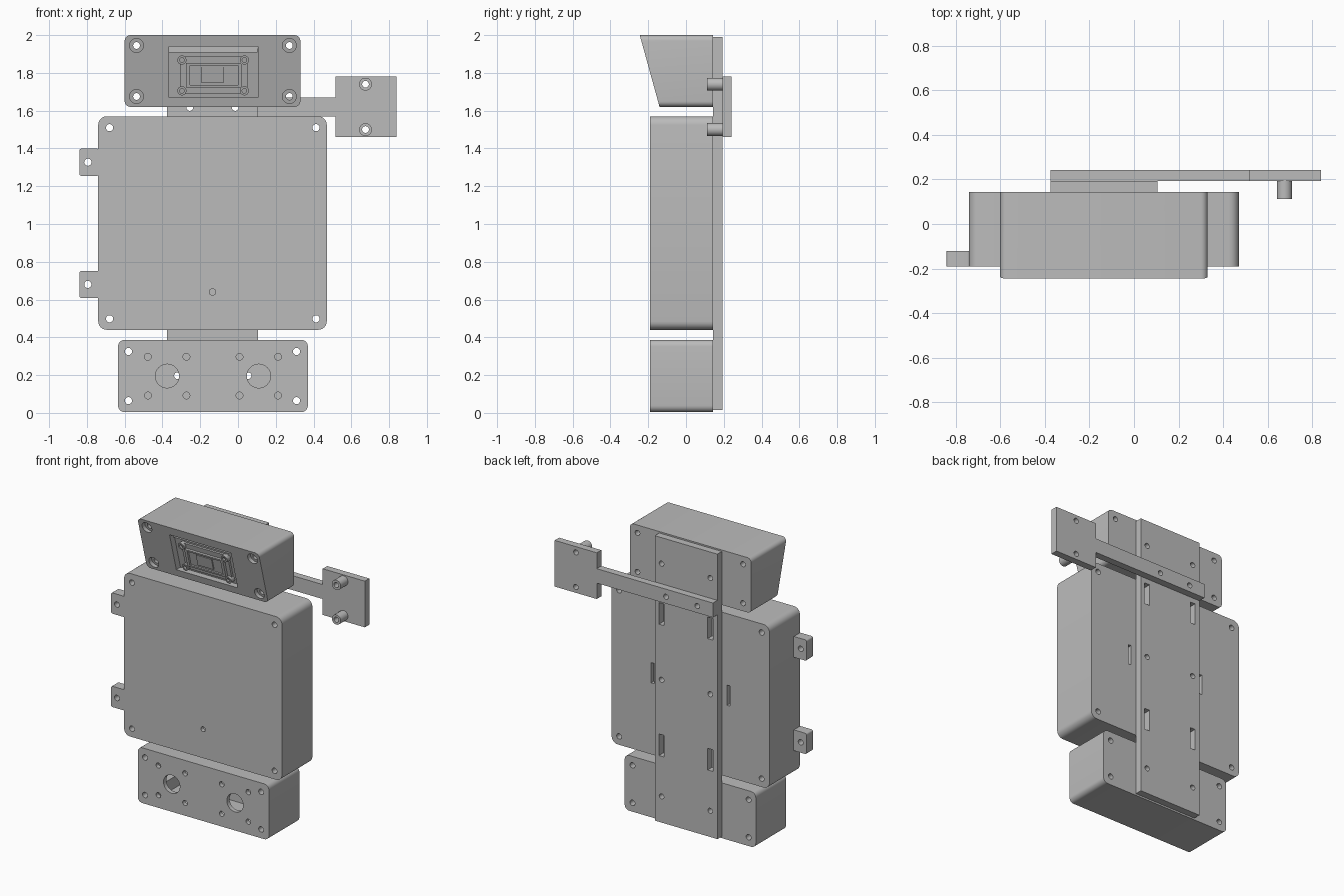
import bpy, bmesh, math

cube = bpy.data.objects.get("Cube")
if cube:
    bpy.data.objects.remove(cube, do_unlink=True)

grey = bpy.data.materials.new("matte grey")
grey.use_nodes = True
grey.diffuse_color = (0.5, 0.5, 0.5, 1)
grey.node_tree.nodes["Principled BSDF"].inputs["Base Color"].default_value = (0.5, 0.5, 0.5, 1)

FRONT, BACK = -0.19, 0.143        # housing depth range
PLATE, REAR = 0.192, 0.241        # back of rail, back of arm
MID = -0.135                      # centre line of the rail


def lean(z):
    """Forward offset of the tilted display face at height z."""
    return -(z - 1.62) * 0.276


def circle(x, z, r, n=24):
    return [(x + r * math.cos(math.tau * i / n), z + r * math.sin(math.tau * i / n)) for i in range(n)]


def rect(x0, x1, z0, z1, r=0.0):
    if r == 0:
        return [(x0, z0), (x1, z0), (x1, z1), (x0, z1)]
    pts = []
    corners = [(x1 - r, z1 - r), (x0 + r, z1 - r), (x0 + r, z0 + r), (x1 - r, z0 + r)]
    for k, (cx, cz) in enumerate(corners):
        for i in range(7):
            a = math.pi / 2 * (k + i / 6)
            pts.append((cx + r * math.cos(a), cz + r * math.sin(a)))
    return pts


def add_prism(bm, outline, y0, y1, lean0=False, lean1=False):
    """Extrude an x-z outline along y; either end can follow the tilt."""
    a = [bm.verts.new((x, y0 + lean(z) * lean0, z)) for x, z in outline]
    b = [bm.verts.new((x, y1 + lean(z) * lean1, z)) for x, z in outline]
    bm.faces.new(a)
    bm.faces.new(b[::-1])
    for i in range(len(a)):
        j = (i + 1) % len(a)
        bm.faces.new((a[j], a[i], b[i], b[j]))


def make(name, solids):
    bm = bmesh.new()
    for s in solids:
        add_prism(bm, *s)
    bmesh.ops.recalc_face_normals(bm, faces=bm.faces)
    mesh = bpy.data.meshes.new(name)
    bm.to_mesh(mesh)
    bm.free()
    mesh.materials.append(grey)
    ob = bpy.data.objects.new(name, mesh)
    bpy.context.collection.objects.link(ob)
    return ob


def part(name, solid, cuts=()):
    ob = make(name, [solid])
    bpy.ops.object.select_all(action='DESELECT')
    ob.select_set(True)
    bpy.context.view_layer.objects.active = ob
    if cuts:
        cutter = make("cutter", cuts)
        cutter.hide_render = True
        mod = ob.modifiers.new("holes", 'BOOLEAN')
        mod.operation, mod.solver, mod.use_self = 'DIFFERENCE', 'EXACT', True
        mod.object = cutter
        bpy.ops.object.modifier_apply(modifier=mod.name)
        bpy.data.objects.remove(cutter, do_unlink=True)
    bpy.ops.object.shade_smooth_by_angle(angle=math.radians(30))
    return ob


def holes(xs, zs, r, y0=-0.4, y1=0.4):
    return [(circle(x, z, r), y0, y1) for x in xs for z in zs]


def cavity(x0, x1, z0, z1, post=0.07):
    """Hollow interior that leaves solid corner posts for the screws."""
    y0, y1 = FRONT + 0.03, BACK - 0.03
    return [(rect(x0 + post, x1 - post, z0, z1), y0, y1),
            (rect(x0, x1, z0 + post, z1 - post), y0, y1)]


rail_x = (MID - 0.185, MID + 0.188)
rail_z = (0.197, 1.005, 1.81)
screws = holes(rail_x, rail_z, 0.018, 0.09, 0.3)

# Main housing with corner screws, pilot hole and rear vents
part("main_housing", (rect(-0.74, 0.47, 0.44, 1.57, 0.045), FRONT, BACK),
     cavity(-0.71, 0.44, 0.47, 1.54, 0.08)
     + holes((-0.68, 0.413), (0.498, 1.51), 0.019)
     + holes((MID,), (0.64,), 0.017, -0.3, 0)
     + [(rect(x - 0.012, x + 0.012, 0.935, 1.075), 0.05, 0.2) for x in (MID - 0.29, MID + 0.29)]
     + holes(rail_x, (1.005,), 0.018, 0.09, 0.3))

# Side lugs on the main housing
for label, z in (("lower", 0.68), ("upper", 1.327)):
    part(label + "_lug", (rect(-0.84, -0.735, z - 0.072, z + 0.072, 0.012), FRONT, -0.12),
         holes((-0.795,), (z,), 0.019))

# Lower housing with two round openings, each with four small holes
openings = (-0.375, 0.11)
small_x = [x + s * 0.102 for x in openings for s in (-1, 1)]
part("lower_housing", (rect(-0.635, 0.37, 0.004, 0.387, 0.035), FRONT, BACK),
     cavity(-0.605, 0.34, 0.034, 0.357, 0.08)
     + holes((-0.58, 0.31), (0.065, 0.325), 0.019)
     + holes(openings, (0.195,), 0.063, -0.3, 0)
     + holes(small_x, (0.092, 0.297), 0.018, -0.3, 0)
     + holes(rail_x, (0.197,), 0.018, 0.05, 0.3))

# Upper housing with a tilted face, counterbored screws and a display pocket
bores_x, bores_z = (-0.537, 0.272), (1.675, 1.945)
part("upper_housing", (rect(-0.6, 0.33, 1.62, 2.0, 0.03), -0.14, BACK, True),
     holes(bores_x, bores_z, 0.018)
     + [(circle(x, z, 0.037), -0.3, -0.11, False, True) for x in bores_x for z in bores_z]
     + [(rect(-0.365, 0.105, 1.67, 1.94), -0.3, -0.095, False, True)]
     + holes(rail_x, (1.81,), 0.018, 0.08, 0.3))

# Display module inside the pocket
part("pocket_lip", (rect(-0.364, 0.104, 1.908, 1.939), -0.188, -0.12))
part("display_board", (rect(-0.307, 0.05, 1.69, 1.888), -0.112, -0.09, True, True))
part("display_bezel", (rect(-0.275, 0.02, 1.722, 1.852), -0.132, -0.11, True, True),
     [(rect(-0.255, 0.0, 1.735, 1.84), -0.4, -0.118, False, True)])
part("display_sensor", (rect(-0.195, -0.075, 1.75, 1.83), -0.126, -0.11, True, True))
for side, x in (("right", -0.297), ("left", 0.034)):
    for level, z in (("lower", 1.705), ("upper", 1.868)):
        part(f"display_post_{level}_{side}", (circle(x, z, 0.024), -0.132, -0.09, True, True),
             [(circle(x, z, 0.012), -0.4, -0.115, False, True)])

# Rear rail tying the housings together
arm_holes = holes((MID - 0.12, MID + 0.12), (1.617,), 0.018)
part("rear_rail", (rect(-0.375, 0.105, 0.016, 1.99), BACK, PLATE),
     screws + arm_holes
     + [(rect(x - 0.02, x + 0.02, z - 0.075, z + 0.075), 0, 0.4)
        for x in rail_x for z in (0.55, 1.46)])

# Side arm with square end pad and hollow standoffs
pad_holes = holes((0.675,), (1.5, 1.74), 0.018)
arm = [(-0.375, 1.57), (0.515, 1.57), (0.515, 1.46), (0.838, 1.46),
       (0.838, 1.78), (0.515, 1.78), (0.515, 1.67), (-0.375, 1.67)]
part("side_arm", (arm, PLATE, REAR), arm_holes + pad_holes)
for label, z in (("lower", 1.5), ("upper", 1.74)):
    part(label + "_standoff", (circle(0.675, z, 0.034), 0.112, PLATE),
         holes((0.675,), (z,), 0.018))
